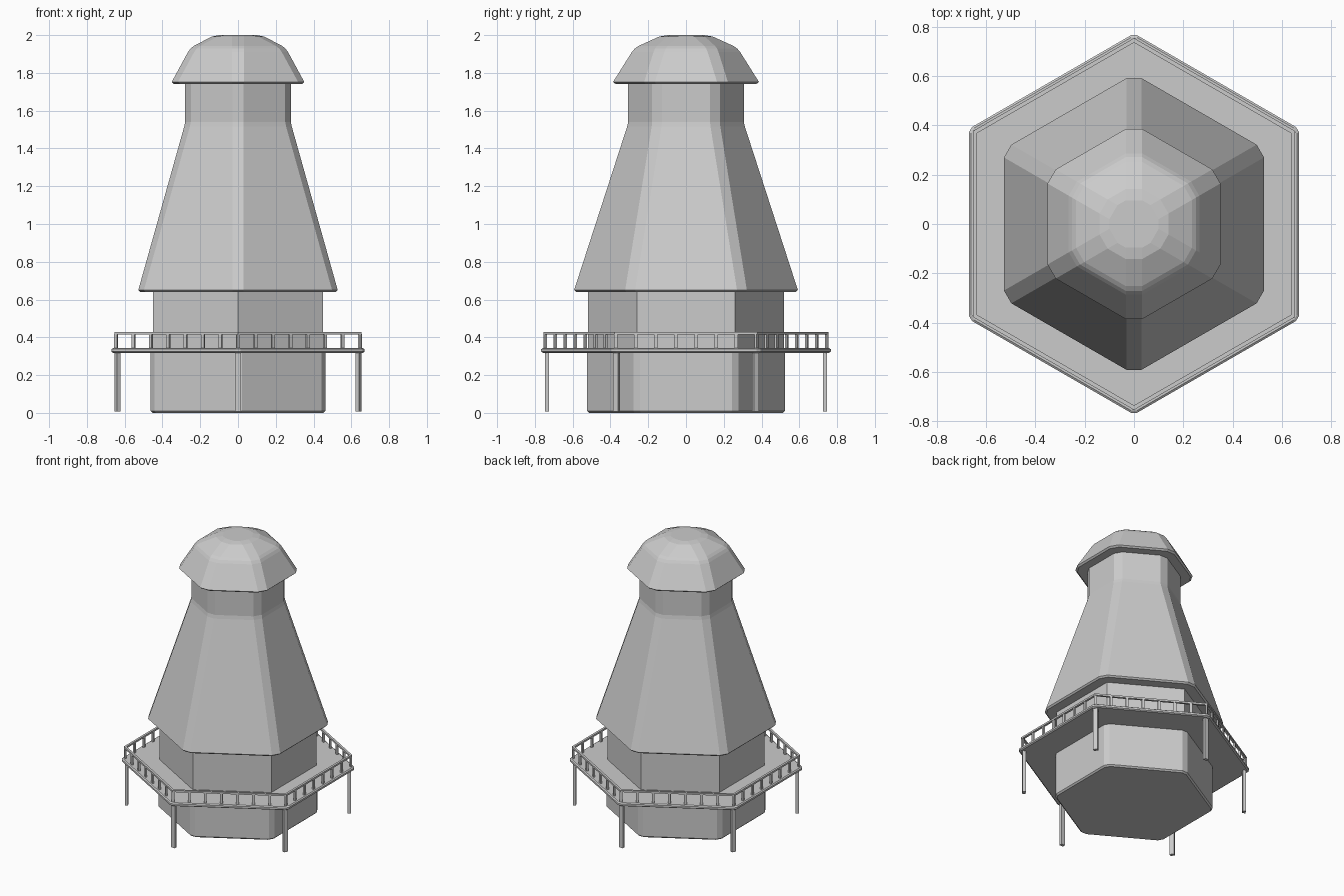
import bpy, bmesh
from math import radians, sqrt, pi
from mathutils import Matrix, Vector

if "Cube" in bpy.data.objects:
    bpy.data.objects.remove(bpy.data.objects["Cube"])

T30 = 1 / sqrt(3)


def hex_points(apothem, z, c):
    """Hexagon with corners on the y axis, each corner cut to half-width c."""
    pts = []
    for k in range(6):
        turn = Matrix.Rotation(radians(60 * k), 3, 'Z')
        r = apothem * 2 * T30 - c * T30
        for x in ((c, -c) if c > 0 else (0,)):
            pts.append(turn @ Vector((x, r, z)))
    return pts


def finish(name, bm):
    bmesh.ops.recalc_face_normals(bm, faces=bm.faces)
    me = bpy.data.meshes.new(name)
    bm.to_mesh(me)
    bm.free()
    ob = bpy.data.objects.new(name, me)
    bpy.context.collection.objects.link(ob)
    return ob


def hex_loft(name, profile, c, closed=False):
    """Loft hexagons through (apothem, z) pairs; closed makes a ring."""
    bm = bmesh.new()
    rings = [[bm.verts.new(p) for p in hex_points(a, z, c)] for a, z in profile]
    n = len(rings[0])
    pairs = list(zip(rings, rings[1:]))
    if closed:
        pairs.append((rings[-1], rings[0]))
    else:
        bm.faces.new(rings[0])
        bm.faces.new(rings[-1])
    for lo, hi in pairs:
        for i in range(n):
            j = (i + 1) % n
            bm.faces.new((lo[i], lo[j], hi[j], hi[i]))
    return finish(name, bm)


def add_box(bm, pos, angle, size):
    m = (Matrix.Translation(pos) @ Matrix.Rotation(angle, 4, 'Z')
         @ Matrix.Diagonal((*size, 1)))
    bmesh.ops.create_cube(bm, size=1, matrix=m)


# Tower walls
hex_loft("lower_base", [(0.453, 0.0), (0.463, 0.01), (0.463, 0.325)], 0.02)
hex_loft("upper_base", [(0.45, 0.32), (0.45, 0.66)], 0)
hex_loft("tapered_tower", [(0.518, 0.64), (0.528, 0.65), (0.285, 1.515),
                           (0.28, 1.54), (0.28, 1.76)], 0.03)

# Domed cap
hex_loft("cap", [(0.34, 1.742), (0.351, 1.752), (0.265, 1.91), (0.252, 1.928),
                 (0.235, 1.942), (0.14, 1.992), (0.10, 2.0)], 0.033)

# Gallery deck
hex_loft("gallery_deck", [(0.662, 0.318), (0.67, 0.324), (0.67, 0.337),
                          (0.662, 0.343)], 0.012)

# Handrail around the gallery
hex_loft("handrail", [(0.638, 0.415), (0.654, 0.415), (0.654, 0.428),
                      (0.638, 0.428)], 0, closed=True)

# Railing posts along each side
corners = hex_points(0.646, 0.379, 0)
bm = bmesh.new()
for k in range(6):
    a, b = corners[k], corners[(k + 1) % 6]
    for i in range(7):
        add_box(bm, a.lerp(b, i / 7), radians(60 * k + 30), (0.018, 0.012, 0.076))
finish("railing_posts", bm)

# Gallery support legs under the corners
bm = bmesh.new()
for k, p in enumerate(hex_points(0.638, 0.165, 0)):
    add_box(bm, p, radians(60 * k), (0.03, 0.022, 0.315))
finish("support_legs", bm)
